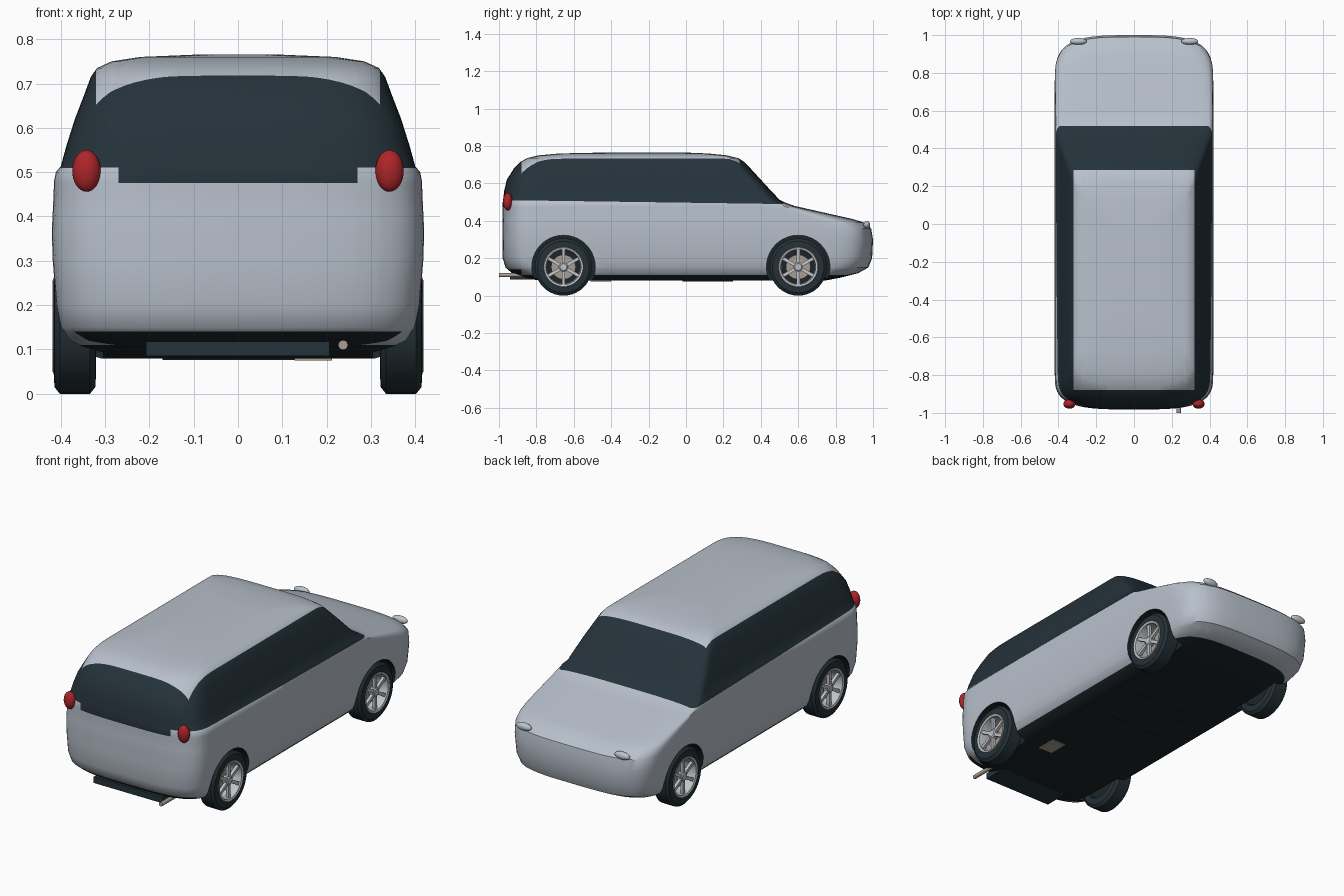
import bpy, bmesh
from math import sin, cos, pi, radians
from mathutils import Vector, Matrix

if "Cube" in bpy.data.objects:
    bpy.data.objects.remove(bpy.data.objects["Cube"], do_unlink=True)


def material(name, r, g, b):
    m = bpy.data.materials.new(name)
    m.use_nodes = True
    m.diffuse_color = (r, g, b, 1)
    bsdf = next(n for n in m.node_tree.nodes if n.type == 'BSDF_PRINCIPLED')
    bsdf.inputs["Base Color"].default_value = (r, g, b, 1)
    return m


SILVER = material("silver paint", 0.48, 0.53, 0.60)
GLASS = material("dark glass", 0.018, 0.032, 0.042)
UNDER = material("underside black", 0.012, 0.018, 0.022)
RUBBER = material("tyre rubber", 0.018, 0.030, 0.038)
RIM = material("rim metal", 0.52, 0.55, 0.58)
BEIGE = material("warm bare metal", 0.40, 0.34, 0.28)
RED = material("tail light red", 0.42, 0.018, 0.022)
LAMP = material("headlight clear", 0.50, 0.56, 0.60)


def finish(bm, name, mats, angle=35):
    bmesh.ops.recalc_face_normals(bm, faces=bm.faces)
    me = bpy.data.meshes.new(name)
    bm.to_mesh(me)
    bm.free()
    for m in mats:
        me.materials.append(m)
    ob = bpy.data.objects.new(name, me)
    bpy.context.collection.objects.link(ob)
    smooth(ob, angle)
    return ob


def smooth(ob, angle=35):
    bpy.ops.object.select_all(action='DESELECT')
    ob.select_set(True)
    bpy.context.view_layer.objects.active = ob
    bpy.ops.object.shade_smooth_by_angle(angle=radians(angle))


def box(name, mat, lo, hi):
    lo, hi = Vector(lo), Vector(hi)
    bm = bmesh.new()
    bmesh.ops.create_cube(bm, size=1, matrix=Matrix.Translation((lo + hi) / 2)
                          @ Matrix.Diagonal((*(hi - lo), 1)))
    return finish(bm, name, [mat])


def ellipsoid(name, mat, centre, radii):
    bm = bmesh.new()
    bmesh.ops.create_uvsphere(bm, u_segments=24, v_segments=16, radius=1,
                              matrix=Matrix.Translation(centre) @ Matrix.Diagonal((*radii, 1)))
    return finish(bm, name, [mat])


def lathe(bm, profile, mat_index=0, closed=True, steps=40):
    """Spin (x, radius) points around the x axis."""
    rings = [[bm.verts.new((x, r * cos(2 * pi * i / steps), r * sin(2 * pi * i / steps)))
              for i in range(steps)] for x, r in profile]
    pairs = list(zip(rings, rings[1:]))
    if closed:
        pairs.append((rings[-1], rings[0]))
    else:
        for ring in (rings[0], rings[-1]):
            bm.faces.new(ring).material_index = mat_index
    for a, b in pairs:
        for i in range(steps):
            j = (i + 1) % steps
            bm.faces.new((a[i], a[j], b[j], b[i])).material_index = mat_index


# Body shell: stacked outlines (height, half width, tail y, nose y, nose corner length)
LEVELS = [
    (.08, .31, -.78, .74, .25), (.095, .36, -.86, .82, .25), (.12, .385, -.93, .92, .25),
    (.15, .40, -.965, .975, .25), (.2, .41, -.98, .995, .25), (.3, .418, -.982, 1, .25),
    (.36, .42, -.982, .99, .25), (.39, .419, -.982, .955, .24), (.41, .418, -.981, .89, .21),
    (.43, .417, -.98, .8, .16), (.455, .416, -.98, .69, .12), (.48, .415, -.98, .58, .09),
    (.5, .411, -.98, .525, .08), (.513, .40, -.978, .5, .08), (.56, .387, -.972, .455, .08),
    (.62, .368, -.958, .4, .08), (.68, .345, -.92, .345, .08), (.715, .332, -.885, .31, .08),
    (.735, .318, -.85, .28, .08), (.75, .285, -.79, .22, .08), (.76, .22, -.68, .12, .08),
    (.765, .1, -.45, 0, .08)]
HALF = 28
TAIL_CORNER = .2


def power(v):
    return abs(v) ** (2 / 3.5) * (1 if v >= 0 else -1)


def outline(bm, z, w, tail, nose, corner):
    pts = []
    for k in range(HALF + 1):
        a = pi * k / HALF
        pts.append((w * power(cos(a)), nose - corner + corner * power(sin(a)), z))
    for k in range(HALF + 1):
        a = pi + pi * k / HALF
        pts.append((w * power(cos(a)), tail + TAIL_CORNER + TAIL_CORNER * power(sin(a)), z))
    return [bm.verts.new(p) for p in pts]


bm = bmesh.new()
rings = [outline(bm, *level) for level in LEVELS]
for a, b in zip(rings, rings[1:]):
    for i in range(len(a)):
        j = (i + 1) % len(a)
        bm.faces.new((a[i], a[j], b[j], b[i]))
bm.faces.new(rings[0])
bm.faces.new(rings[-1])

# Cut the colour borders into the shell
ROOF_X, ROOF_TAIL, ROOF_NOSE, SCREEN = .32, -.88, .285, .52
BELT, SLOPE = .497, .014
cuts = [((s * x, 0, 0), (1, 0, 0)) for x in (ROOF_X, .27) for s in (-1, 1)]
cuts += [((0, y, 0), (0, 1, 0)) for y in (ROOF_TAIL, ROOF_NOSE, SCREEN, -.4, -.2, 0, .15, .4)]
cuts += [((0, 0, z), (0, 0, 1)) for z in (.11, .14, .475)]
cuts += [((0, 0, BELT), (0, SLOPE, 1))]
for co, no in cuts:
    bmesh.ops.bisect_plane(bm, geom=bm.verts[:] + bm.edges[:] + bm.faces[:], dist=1e-5,
                           plane_co=co, plane_no=no)

for f in bm.faces:
    x, y, z = f.calc_center_median()
    roof = abs(x) < ROOF_X and ROOF_TAIL < y < ROOF_NOSE
    tail_pane = y < ROOF_TAIL and abs(x) < .27 and z > .475
    above_belt = z > BELT - SLOPE * y and y < SCREEN
    if z < .11 or (z < .14 and y < ROOF_TAIL):
        f.material_index = 2
    elif tail_pane or (above_belt and not roof):
        f.material_index = 1
body = finish(bm, "body_shell", [SILVER, GLASS, UNDER])

# Wheel arches cut through the sides
WHEELS = [("rear", -.655), ("front", .60)]
AXLE = .153
for label, y in WHEELS:
    for side in (-1, 1):
        bm = bmesh.new()
        lathe(bm, [(side * .305, .17), (side * .5, .17)], closed=False)
        cutter = finish(bm, "arch_cutter", [UNDER])
        cutter.location = (0, y, AXLE)
        cutter.hide_render = True
        mod = body.modifiers.new("arch", 'BOOLEAN')
        mod.operation = 'DIFFERENCE'
        mod.solver = 'EXACT'
        mod.material_mode = 'TRANSFER'
        mod.object = cutter
        bpy.context.view_layer.update()
        bpy.context.view_layer.objects.active = body
        bpy.ops.object.modifier_apply(modifier=mod.name)
        bpy.data.objects.remove(cutter, do_unlink=True)
smooth(body)

# Wheels: tyre, open spoked rim and brake disc; local +x points outward
TYRE = [(-.048, .105), (-.046, .138), (-.034, .153), (.034, .153), (.046, .138), (.048, .105),
        (.03, .1), (-.03, .1)]
RIM_RING = [(.046, .108), (.05, .104), (.047, .094), (.01, .088), (-.03, .088), (-.03, .108)]
SPOKES = 6
for label, y in WHEELS:
    for side, word in ((1, "left"), (-1, "right")):
        spot = Matrix.Translation((side * .368, y, AXLE))
        turn = Matrix.Rotation(0 if side > 0 else pi, 4, 'Z')

        bm = bmesh.new()
        lathe(bm, TYRE)
        tyre = finish(bm, f"{label}_{word}_tyre", [RUBBER])

        bm = bmesh.new()
        lathe(bm, RIM_RING)
        lathe(bm, [(.015, .026), (.038, .026), (.044, .018)], closed=False, steps=20)
        for k in range(SPOKES):
            bmesh.ops.create_cube(bm, size=1, matrix=Matrix.Rotation(2 * pi * k / SPOKES, 4, 'X')
                                  @ Matrix.Translation((.032, 0, .056))
                                  @ Matrix.Diagonal((.016, .018, .078, 1)))
        rim = finish(bm, f"{label}_{word}_rim", [RIM])

        bm = bmesh.new()
        lathe(bm, [(-.01, .066), (.005, .066)], closed=False)
        lathe(bm, [(-.04, .1), (-.028, .1)], 1, closed=False)
        disc = finish(bm, f"{label}_{word}_brake", [BEIGE, UNDER])
        for ob in (tyre, rim, disc):
            ob.matrix_world = spot @ turn

# Lights
for side, word in ((1, "left"), (-1, "right")):
    ellipsoid(f"tail_light_{word}", RED, (side * .342, -.953, .503), (.032, .025, .047))
    ellipsoid(f"headlight_{word}", LAMP, (side * .295, .967, .378), (.045, .018, .02))

# Underside fittings and exhaust
box("rear_valance", GLASS, (-.208, -.94, .085), (.206, -.8, .118))
box("floor_panel", UNDER, (-.17, -.02, .076), (.17, .25, .085))
box("muffler", BEIGE, (.128, -.51, .075), (.212, -.40, .085))
bm = bmesh.new()
lathe(bm, [(-.11, .011), (.11, .011)], closed=False, steps=16)
pipe = finish(bm, "exhaust_pipe", [BEIGE])
pipe.matrix_world = Matrix.Translation((.237, -.89, .11)) @ Matrix.Rotation(pi / 2, 4, 'Z')
